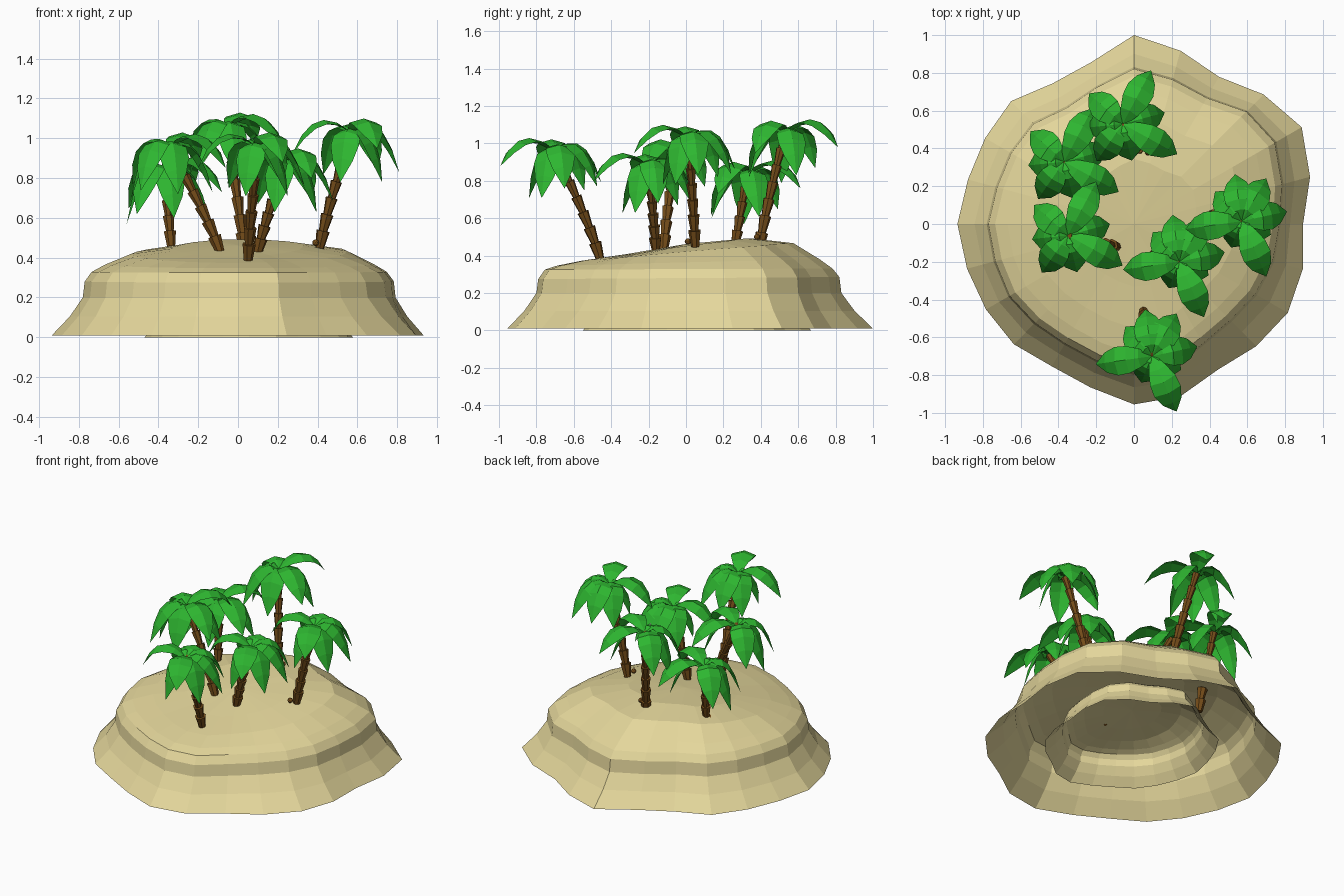
import bpy, bmesh
from math import sin, cos, pi, radians
from mathutils import Vector, Matrix

if "Cube" in bpy.data.objects:
    bpy.data.objects.remove(bpy.data.objects["Cube"])


def material(name, col):
    m = bpy.data.materials.new(name)
    m.diffuse_color = (*col, 1)
    m.use_nodes = True
    m.node_tree.nodes["Principled BSDF"].inputs["Base Color"].default_value = m.diffuse_color
    return m


SAND = material("sand", (0.78, 0.68, 0.33))
LEAF = material("leaf_green", (0.027, 0.47, 0.03))
BARK = material("bark", (0.18, 0.075, 0.01))


def finish(bm, name, mat):
    me = bpy.data.meshes.new(name)
    bm.to_mesh(me)
    bm.free()
    me.materials.append(mat)
    ob = bpy.data.objects.new(name, me)
    bpy.context.collection.objects.link(ob)
    return ob


# Island outline radii every 15 degrees: shoreline and plateau edge
SHORE = [.895, .965, 1.025, .97, .90, .95, 1.0, .885, .86, .92, .91, .91,
         .935, .915, .905, .90, .87, .895, .955, .945, .89, .915, .94, .925]
EDGE = [.77, .81, .86, .84, .77, .79, .82, .75, .71, .75, .75, .75,
        .77, .76, .76, .74, .73, .75, .79, .79, .73, .72, .74, .76]


def island(name, centre, scale, top_z, floor):
    """Open-bottomed mound; levels = shore weight, ring scale, height, tilt to the back, hump."""
    levels = [(1, 1, .01, 0, 0), (.45, 1, .105, 0, 0), (.06, 1, .2, 0, 0),
              (0, 1, .28, .005, 0), (0, .955, .328, .003, 0), (0, .87, .364, .017, 0),
              (0, .70, .42, .043, .004), (0, .42, .449, .038, .006)]
    bm = bmesh.new()
    rings = []
    for w, k, z, tilt, hump in levels:
        ring = []
        for i in range(24):
            a = i * pi / 12
            r = k * (w * SHORE[i] + (1 - w) * EDGE[i])
            h = z + tilt * sin(a) + hump * cos(a - 1.1)
            ring.append(bm.verts.new((centre[0] + scale[0] * r * cos(a),
                                      centre[1] + scale[1] * r * sin(a),
                                      floor + (h - .01) * top_z)))
        rings.append(ring)
    for lo, hi in zip(rings, rings[1:]):
        for i in range(24):
            j = (i + 1) % 24
            bm.faces.new((lo[i], lo[j], hi[j], hi[i]))
    top = bm.verts.new((*centre, floor + .452 * top_z))
    for i in range(24):
        bm.faces.new((rings[-1][i], rings[-1][(i + 1) % 24], top))
    return finish(bm, name, SAND)


# Outer sand mound, and a smaller copy nested inside, open underneath
island("sand_island", (0, 0), (1, 1), 1, .01)
island("inner_sand_mound", (.055, .045), (.56, .625), .56, 0)


def trunk(name, base, crown, n=7, sides=7):
    """Stack of upward-flaring segments along a gently bent path."""
    bm = bmesh.new()
    base, crown = Vector(base), Vector(crown)
    d = crown - base

    def path(t):
        u = t ** 1.15
        return base + Vector((d.x * u, d.y * u, d.z * t))

    for i in range(n):
        p, q = path(i / n), path((i + 1) / n)
        r = .033 - .011 * i / n
        axis = q - p
        rot = axis.to_track_quat('Z', 'Y').to_matrix().to_4x4()
        bmesh.ops.create_cone(bm, cap_ends=True, segments=sides, radius1=r * .68,
                              radius2=r * 1.05, depth=axis.length * 1.04,
                              matrix=Matrix.Translation((p + q) / 2) @ rot)
    return finish(bm, name, BARK)


# Fronds of the two crown shapes: angle, reach, rise, fall
CROWN_A = [(-66, .32, .34, .42), (188, .30, .33, .44), (12, .245, .27, .47),
           (60, .26, .28, .47), (98, .25, .28, .45), (132, .21, .26, .47),
           (-112, .15, .18, .43), (-25, .17, .18, .43)]
CROWN_B = [(62, .32, .34, .42), (-29, .33, .33, .44), (138, .24, .27, .46),
           (186, .19, .25, .52), (235, .24, .25, .47), (284, .20, .22, .46),
           (15, .23, .2, .43)]
WIDTHS = [.014, .050, .073, .076, .054, .001]


def fronds(name, crown, shape):
    """Arched leaves folded along the midrib."""
    bm = bmesh.new()
    crown = Vector(crown)
    for ang, reach, rise, fall in shape:
        a = radians(ang)
        out, side = Vector((cos(a), sin(a), 0)), Vector((-sin(a), cos(a), 0))
        rows = []
        for i, w in enumerate(WIDTHS):
            t = i / (len(WIDTHS) - 1)
            mid = crown + out * reach * (1.3 * t - .3 * t * t)
            mid.z += rise * t - fall * t * t
            low = Vector((0, 0, -.28 * w)) - out * w * .15
            rows.append([bm.verts.new(mid - side * w + low), bm.verts.new(mid),
                         bm.verts.new(mid + side * w + low)])
        for p, q in zip(rows, rows[1:]):
            for k in (0, 1):
                bm.faces.new((p[k], q[k], q[k + 1], p[k + 1]))
    return finish(bm, name, LEAF)


# Palms: trunk base, crown, crown shape
PALMS = [((.03, .39, .43), (-.06, .53, 1.06), CROWN_B),
         ((-.325, .24, .30), (-.37, .33, .84), CROWN_B),
         ((-.09, -.12, .43), (-.35, -.06, .96), CROWN_B),
         ((.10, -.16, .43), (.24, -.20, .88), CROWN_A),
         ((.41, .05, .45), (.57, .015, 1.03), CROWN_A),
         ((.05, -.46, .385), (.095, -.70, .96), CROWN_A)]
for n, (base, crown, shape) in enumerate(PALMS, 1):
    trunk(f"palm_trunk_{n}", base, crown)
    fronds(f"palm_fronds_{n}", crown, shape)

# Fallen coconuts, one half buried
for n, pos in enumerate([(.39, .01, .475), (.075, .38, .50), (.10, -.16, .235)], 1):
    bm = bmesh.new()
    bmesh.ops.create_icosphere(bm, subdivisions=2, radius=.017,
                               matrix=Matrix.Translation(pos))
    finish(bm, f"coconut_{n}", BARK)
